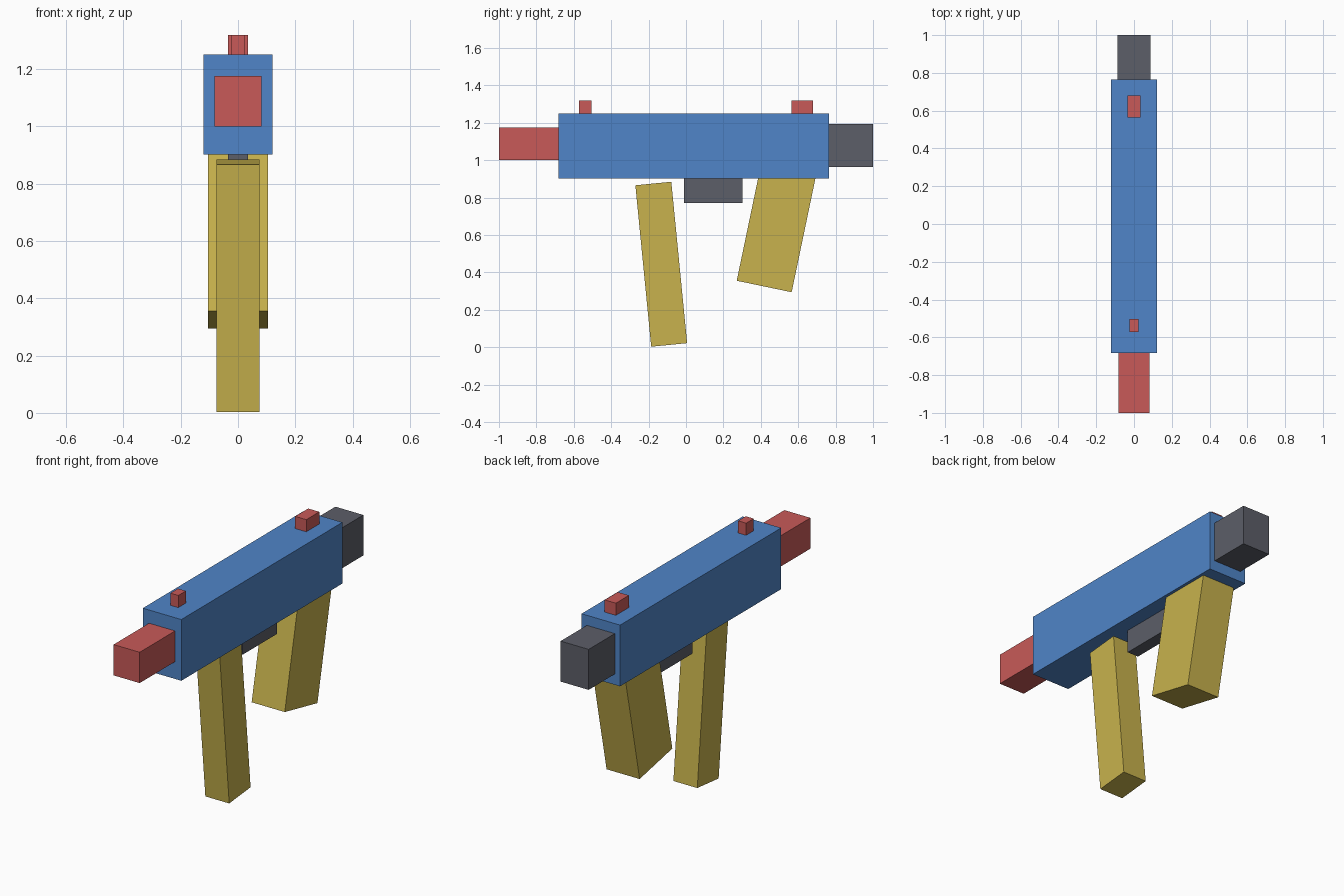
import bpy
import math

cube = bpy.data.objects.get("Cube")
if cube:
    bpy.data.objects.remove(cube, do_unlink=True)


def material(name, rgb):
    mat = bpy.data.materials.new(name)
    mat.use_nodes = True
    colour = (*rgb, 1)
    mat.diffuse_color = colour
    mat.node_tree.nodes["Principled BSDF"].inputs["Base Color"].default_value = colour
    return mat


blue = material("blue", (0.08, 0.235, 0.58))
red = material("red", (0.58, 0.102, 0.098))
yellow = material("yellow", (0.58, 0.45, 0.074))
grey = material("grey", (0.107, 0.112, 0.138))


def box(name, mat, width, y, z, tilt=0):
    """Box centred on x = 0, spanning y and z ranges, tilted about its own centre."""
    bpy.ops.mesh.primitive_cube_add(size=1, location=(0, sum(y) / 2, sum(z) / 2))
    obj = bpy.context.object
    obj.name = name
    obj.scale = (width, y[1] - y[0], z[1] - z[0])
    bpy.ops.object.transform_apply(location=False, rotation=False, scale=True)
    obj.rotation_euler.x = math.radians(tilt)
    obj.data.materials.append(mat)
    return obj


def leaning_box(name, mat, width, depth, length, foot, tilt):
    """Tilted box placed by the middle of its lower end."""
    a = math.radians(tilt)
    cy = foot[0] - math.sin(a) * length / 2
    cz = foot[1] + math.cos(a) * length / 2
    return box(name, mat, width, (cy - depth / 2, cy + depth / 2),
               (cz - length / 2, cz + length / 2), tilt)


# Main body with barrel and rear block
box("body", blue, 0.242, (-0.682, 0.765), (0.902, 1.25))
box("barrel", red, 0.164, (-1.0, -0.66), (1.0, 1.175))
box("rear_block", grey, 0.176, (0.75, 1.0), (0.963, 1.193))

# Sights on top
box("front_sight", red, 0.05, (-0.572, -0.504), (1.24, 1.319))
box("rear_sight", red, 0.07, (0.563, 0.68), (1.24, 1.319))

# Trigger housing, magazine and grip underneath
box("trigger_housing", grey, 0.07, (-0.01, 0.302), (0.77, 0.92))
leaning_box("magazine", yellow, 0.15, 0.193, 0.867, (-0.09, 0.0125), 5.6)
leaning_box("grip", yellow, 0.208, 0.3, 0.66, (0.418, 0.325), -11.8)
